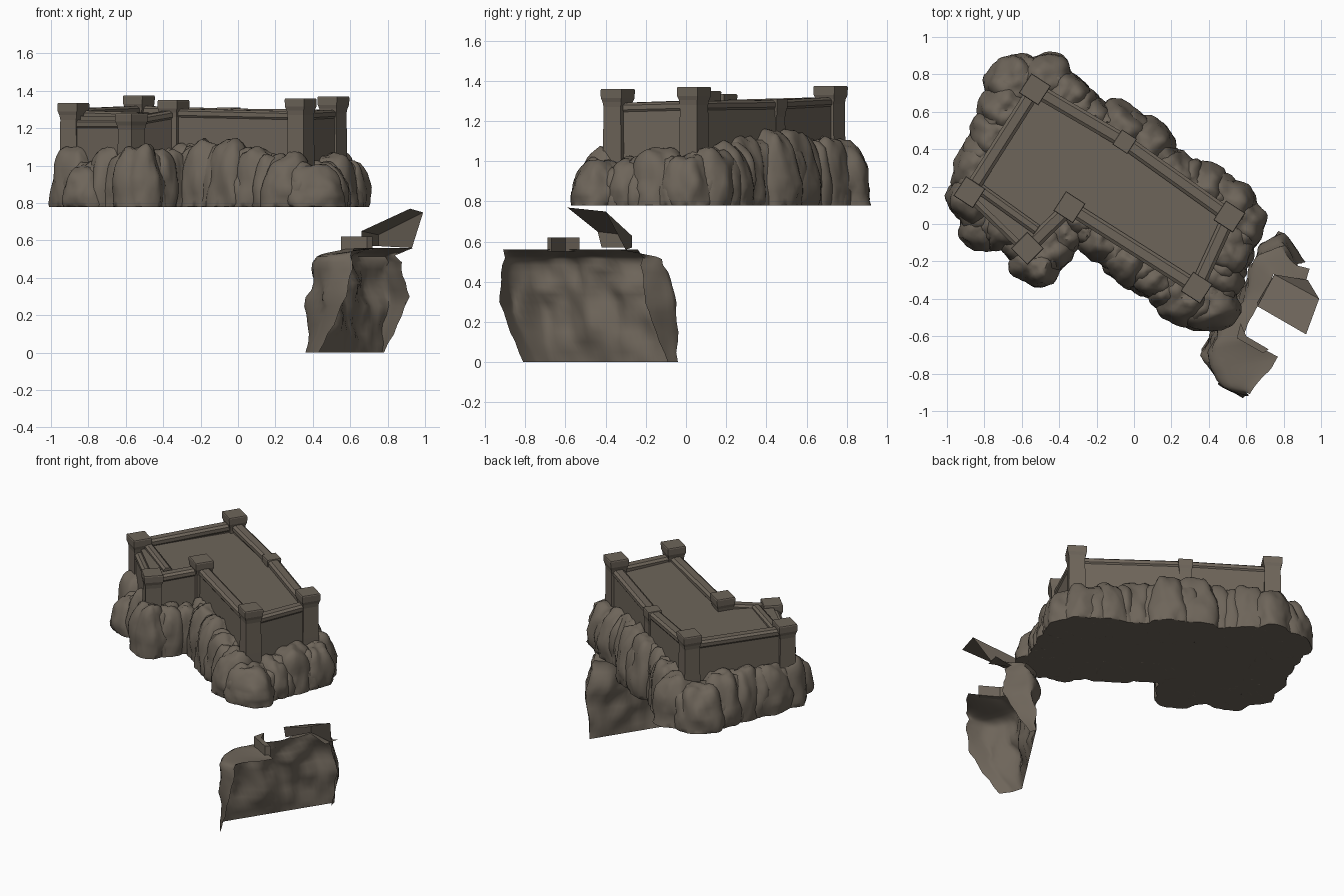
import bpy, bmesh, math, random
from mathutils import Vector, noise

if "Cube" in bpy.data.objects:
    bpy.data.objects.remove(bpy.data.objects["Cube"])

random.seed(4)
stone = bpy.data.materials.new("brown_grey_stone")
stone.diffuse_color = (0.155, 0.13, 0.102, 1)
stone.use_nodes = True
stone.node_tree.nodes["Principled BSDF"].inputs["Base Color"].default_value = stone.diffuse_color
ANG = math.radians(-33)
BASE = 0.78


def finish(bm, name, smooth=None):
    bmesh.ops.recalc_face_normals(bm, faces=bm.faces)
    me = bpy.data.meshes.new(name)
    bm.to_mesh(me)
    bm.free()
    ob = bpy.data.objects.new(name, me)
    bpy.context.collection.objects.link(ob)
    me.materials.append(stone)
    if smooth:
        bpy.ops.object.select_all(action='DESELECT')
        ob.select_set(True)
        bpy.context.view_layer.objects.active = ob
        bpy.ops.object.shade_smooth_by_angle(angle=math.radians(smooth))
    return ob


def prism(name, pts, z0, z1):
    bm = bmesh.new()
    f = bm.faces.new([bm.verts.new((x, y, z0)) for x, y in pts])
    r = bmesh.ops.extrude_face_region(bm, geom=[f])
    for v in r["geom"]:
        if isinstance(v, bmesh.types.BMVert):
            v.co.z = z1
    return finish(bm, name)


def pillar(name, x, y, top, w=0.118, ang=ANG):
    # square profile: shaft, flared moulding, cap block
    prof = [(BASE + .1, .9), (top - .3, .9), (top - .09, .86), (top - .065, .92),
            (top - .045, 1.03), (top - .006, 1.05), (top, 1.0)]
    bm = bmesh.new()
    rings = []
    for z, s in prof:
        h = w * s / 2 * math.sqrt(2)
        rings.append([bm.verts.new((x + h * math.cos(ang + math.pi / 4 + k * math.pi / 2),
                                    y + h * math.sin(ang + math.pi / 4 + k * math.pi / 2), z))
                      for k in range(4)])
    for a, b in zip(rings, rings[1:]):
        for k in range(4):
            bm.faces.new((a[k], a[(k + 1) % 4], b[(k + 1) % 4], b[k]))
    bm.faces.new(rings[0])
    bm.faces.new(rings[-1])
    return finish(bm, name)


def wall(name, p, q, za, zb, thick=0.055):
    # wall slab with a slightly wider rounded coping, swept from p to q
    p, q = Vector(p), Vector(q)
    d = (q - p).normalized()
    n = Vector((-d.y, d.x))
    h = thick / 2
    half = [(h + .008, -9), (h + .004, -.045), (h + .011, -.035), (h + .011, -.012), (h * .8, 0)]
    prof = half + [(-o, z) for o, z in reversed(half)]
    bm = bmesh.new()
    ends = []
    for c, top in ((p, za), (q, zb)):
        ends.append([bm.verts.new((*(c + n * o), max(top + z, BASE + .1))) for o, z in prof])
    k = len(prof)
    for i in range(k):
        j = (i + 1) % k
        bm.faces.new((ends[0][i], ends[0][j], ends[1][j], ends[1][i]))
    for e in ends:
        bm.faces.new(e)
    return finish(bm, name)


def boulder(name, x, y, r, top):
    # boxy noisy stone cut flat at the base level
    bm = bmesh.new()
    bmesh.ops.create_icosphere(bm, subdivisions=4, radius=1)
    seed = Vector((x * 7, y * 7, r * 31))
    ang, sx = random.uniform(0, 3), random.uniform(.97, 1.1)
    zc = BASE + (top - BASE) * .3
    for v in bm.verts:
        c = v.co.copy()
        k = (abs(c.x) ** 3 + abs(c.y) ** 3 + abs(c.z) ** 3.6) ** (-1 / 3.2)
        k *= 1 + .16 * noise.noise(c * 1.6 + seed) + .06 * noise.noise(c * 4 + seed)
        c *= k
        taper = 1 - .2 * max(c.z, 0)
        a, b = c.x * r * sx * taper, c.y * r / sx * taper
        v.co = (x + a * math.cos(ang) - b * math.sin(ang),
                y + a * math.sin(ang) + b * math.cos(ang),
                max(BASE, zc + c.z * (top - zc)))
    bmesh.ops.remove_doubles(bm, verts=bm.verts, dist=.0005)
    return finish(bm, name, 50)


# fortress corners
A, B, C, D = (-.53, .72), (-.88, .17), (-.57, -.13), (-.345, .09)
E, F, G = (.335, -.34), (.51, .04), (-.05, .44)

# pillars
for i, (p, top) in enumerate([(A, 1.375), (B, 1.335), (C, 1.28), (D, 1.35), (E, 1.36), (F, 1.37)]):
    pillar(f"pillar_{i}", *p, top, ang=math.radians(45) if p == C else ANG)
pillar("wall_buttress", *G, 1.31, .09)

# walls and floor
for i, (p, q, za, zb) in enumerate([(A, B, 1.32, 1.305), (A, G, 1.32, 1.305), (G, F, 1.305, 1.3),
                                    (F, E, 1.3, 1.29), (E, D, 1.29, 1.305), (D, C, 1.30, 1.26),
                                    (B, C, 1.245, 1.245)]):
    wall(f"wall_{i}", p, q, za, zb)
wall("stepped_inner_wall", (-.84, .2), (-.52, -.03), 1.295, 1.285, .035)
prism("courtyard_floor", [A, B, C, D, E, F], BASE, 1.265)

# boulders around the foot: x, y, radius, top height
rocks = [(-.63, .75, .155, 1.06), (-.48, .76, .155, 1.09), (-.37, .67, .14, 1.12), (-.23, .53, .14, 1.13),
         (-.07, .49, .155, 1.14), (.06, .41, .15, 1.14), (.2, .25, .14, 1.13), (.36, .19, .14, 1.08),
         (.5, .12, .14, 1.06), (.57, .01, .13, 1.03), (.5, -.13, .14, 1.06), (.45, -.27, .13, 1.01),
         (.4, -.43, .15, 1.0), (.27, -.4, .14, 1.06), (.12, -.27, .14, 1.09), (-.02, -.18, .14, 1.12),
         (-.16, -.08, .13, 1.13), (-.27, .03, .11, 1.12), (-.46, -.14, .13, 1.08), (-.53, -.22, .12, 1.1),
         (-.68, -.02, .12, 1.09), (-.8, .01, .14, 1.0), (-.85, .14, .14, 1.1), (-.82, .3, .15, 1.08),
         (-.74, .46, .14, 1.1), (-.67, .61, .15, 1.1)]
for i, r in enumerate(rocks):
    boulder(f"boulder_{i}", *r)
    # wedge stone filling the gap to the next boulder
    s = rocks[(i + 1) % len(rocks)]
    x, y, rad, top = [(a + b) / 2 for a, b in zip(r, s)]
    boulder(f"gap_stone_{i}", x, y, rad * .88, top - .02)

# lower cliff: open shell lofted from the foot to a horseshoe rim and ledge
foot = [(.78, -.09, 0)] + [(.77 - .41 * t / 5, -.04 - .63 * t / 5, 0) for t in range(6)] + [(.38, -.74, 0), (.43, -.81, 0)]
mid = [(.91, -.20), (.83, -.05), (.69, -.12), (.60, -.31), (.53, -.47), (.42, -.60), (.37, -.72), (.46, -.87), (.58, -.93)]
rim = [(.83, -.21), (.77, -.10), (.64, -.17), (.59, -.39), (.50, -.53), (.41, -.65), (.41, -.77), (.48, -.88), (.60, -.90)]
edge = [(.94, -.24), (.91, -.34), (.75, -.27), (.67, -.43), (.585, -.59), (.60, -.62), (.77, -.71), (.71, -.79), (.62, -.91)]
bm = bmesh.new()
rows = [[bm.verts.new(c) for c in foot]]
for pts, z in ((mid, .3), (rim, .52), (edge, .56)):
    rows.append([bm.verts.new((x, y, z)) for x, y in pts])
for a, b in zip(rows, rows[1:]):
    for i in range(8):
        bm.faces.new((a[i], a[i + 1], b[i + 1], b[i]))
bmesh.ops.subdivide_edges(bm, edges=bm.edges[:], cuts=5, use_grid_fill=True)
for k in range(2):
    bmesh.ops.smooth_vert(bm, verts=[v for v in bm.verts if not v.is_boundary], factor=.5,
                          use_axis_x=True, use_axis_y=True, use_axis_z=True)
for v in bm.verts:
    c = v.co.copy()
    n = noise.noise(c * 7) * .05 + noise.noise(c * 15) * .02
    w = min(1, c.z / .1) * (1 if c.z < .5 else .3)
    v.co += Vector((-.87, .48, 0)) * n * w
finish(bm, "lower_cliff", 60)

# slab tilted up over the ledge, with its hanging side
bm = bmesh.new()
q = [bm.verts.new(c) for c in [(.66, -.44, .65), (.75, -.27, .63), (.99, -.40, .75), (.92, -.59, .77)]]
low = [bm.verts.new(c) for c in [(.66, -.42, .57), (.75, -.27, .57), (.93, -.30, .56)]]
bm.faces.new(q)
bm.faces.new((q[1], q[2], low[2], low[1]))
bm.faces.new((q[0], q[1], low[1], low[0]))
finish(bm, "tilted_slab")

# low stone left on the ledge
prism("ledge_stone", [(.57, -.53), (.60, -.60), (.72, -.67), (.69, -.69), (.55, -.61)], .55, .62)
